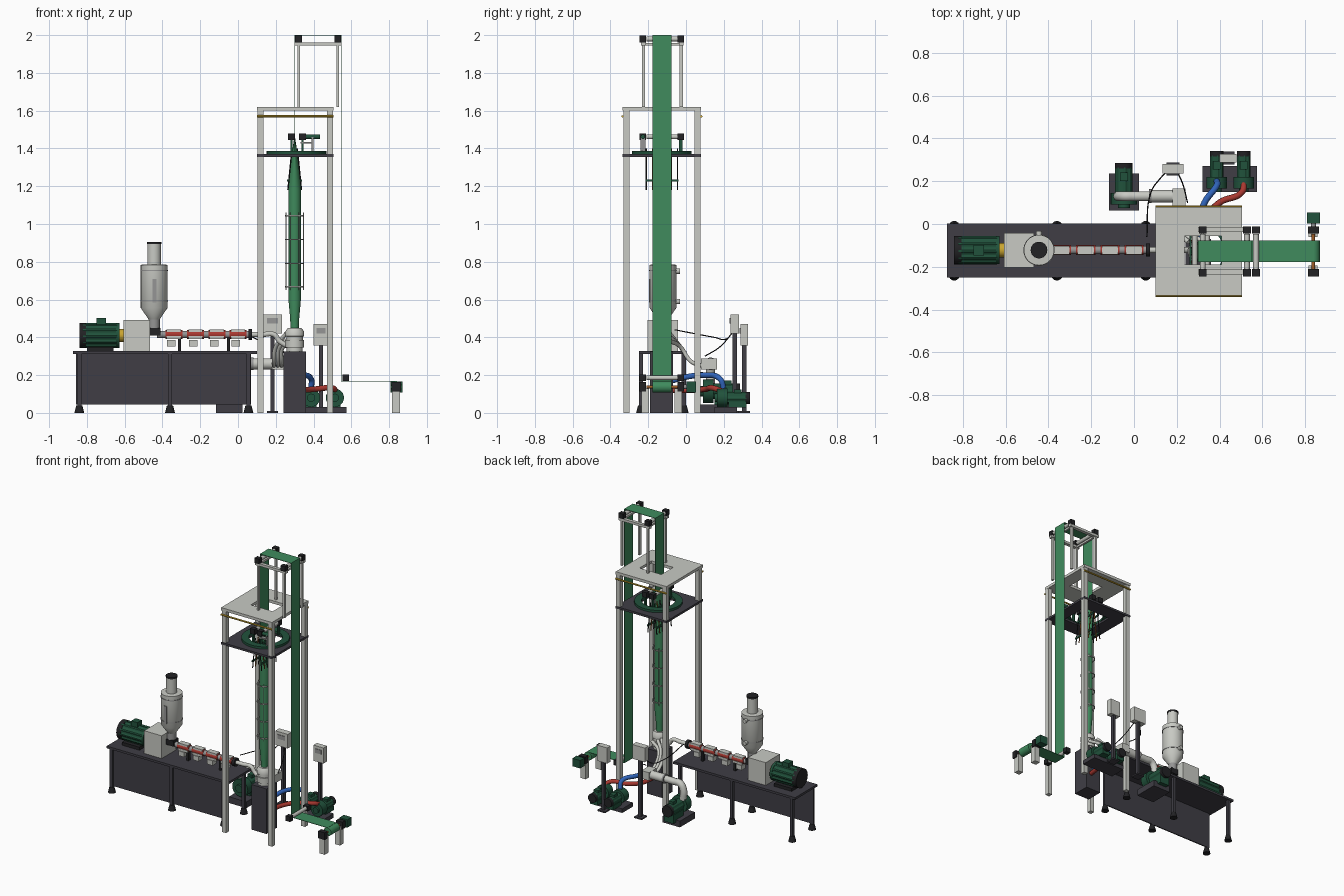
import bpy, bmesh, math
from mathutils import Vector

if "Cube" in bpy.data.objects:
    bpy.data.objects.remove(bpy.data.objects["Cube"], do_unlink=True)


def material(name, *rgb):
    m = bpy.data.materials.new(name)
    m.use_nodes = True
    m.diffuse_color = (*rgb, 1)
    m.node_tree.nodes["Principled BSDF"].inputs["Base Color"].default_value = (*rgb, 1)
    return m


dark = material("charcoal", .05, .048, .06)
black = material("black", .016, .016, .018)
pale = material("pale grey", .58, .59, .55)
steel = material("mid grey", .3, .3, .3)
film = material("film green", .05, .26, .11)
green = material("machine green", .015, .085, .045)
red = material("red", .4, .04, .03)
blue = material("blue", .03, .13, .5)
yellow = material("yellow", .6, .38, .03)
orange = material("orange brown", .35, .11, .02)


def finish(name, bm, mat, smooth=False):
    bmesh.ops.recalc_face_normals(bm, faces=bm.faces)
    me = bpy.data.meshes.new(name)
    bm.to_mesh(me)
    bm.free()
    ob = bpy.data.objects.new(name, me)
    bpy.context.collection.objects.link(ob)
    me.materials.append(mat)
    if smooth:
        bpy.ops.object.select_all(action='DESELECT')
        ob.select_set(True)
        bpy.context.view_layer.objects.active = ob
        bpy.ops.object.shade_smooth_by_angle(angle=math.radians(35))
    return ob


def boxes(name, spans, mat):
    bm = bmesh.new()
    for x0, x1, y0, y1, z0, z1 in spans:
        for v in bmesh.ops.create_cube(bm, size=1)["verts"]:
            v.co = ((x0 + x1) / 2 + v.co.x * (x1 - x0), (y0 + y1) / 2 + v.co.y * (y1 - y0),
                    (z0 + z1) / 2 + v.co.z * (z1 - z0))
    return finish(name, bm, mat)


def box(name, x0, x1, y0, y1, z0, z1, mat):
    return boxes(name, [(x0, x1, y0, y1, z0, z1)], mat)


def cyl(name, a, b, r, mat, r2=None, seg=24, fins=0):
    a, b = Vector(a), Vector(b)
    bm = bmesh.new()
    bmesh.ops.create_cone(bm, cap_ends=True, segments=seg, radius1=r,
                          radius2=r if r2 is None else r2, depth=(b - a).length)
    if fins:  # pull every second pair of ring points inwards
        for v in bm.verts:
            k = round(math.atan2(v.co.y, v.co.x) / math.tau * seg) % 4
            if k > 1:
                v.co.x *= 1 - fins
                v.co.y *= 1 - fins
    q = (b - a).to_track_quat('Z', 'Y')
    for v in bm.verts:
        v.co = q @ v.co + (a + b) / 2
    return finish(name, bm, mat, not fins)


def loft(name, x, y, sections, mat, seg=32):
    """Stack of elliptical rings: (height, x radius, y radius)."""
    bm, rings = bmesh.new(), []
    for z, rx, ry in sections:
        rings.append([bm.verts.new((x + rx * math.cos(i * math.tau / seg),
                                    y + ry * math.sin(i * math.tau / seg), z)) for i in range(seg)])
    for lo, hi in zip(rings, rings[1:]):
        for i in range(seg):
            j = (i + 1) % seg
            bm.faces.new((lo[i], lo[j], hi[j], hi[i]))
    bm.faces.new(rings[0])
    bm.faces.new(rings[-1])
    return finish(name, bm, mat, True)


def tube(name, pts, r, mat):
    cu = bpy.data.curves.new(name, 'CURVE')
    cu.dimensions, cu.bevel_depth, cu.bevel_resolution, cu.resolution_u = '3D', r, 3, 8
    cu.use_fill_caps = True
    sp = cu.splines.new('BEZIER')
    sp.bezier_points.add(len(pts) - 1)
    for p, co in zip(sp.bezier_points, pts):
        p.co = co
        p.handle_left_type = p.handle_right_type = 'AUTO'
    ob = bpy.data.objects.new(name, cu)
    bpy.context.collection.objects.link(ob)
    cu.materials.append(mat)


def ring(name, x, y, z, r, rin, h, mat, seg=40):
    bm = bmesh.new()
    loop = [[bm.verts.new((x + R * math.cos(i * math.tau / seg), y + R * math.sin(i * math.tau / seg), Z))
             for i in range(seg)] for R, Z in ((r, z), (r, z + h), (rin, z + h), (rin, z))]
    for k in range(4):
        p, q = loop[k], loop[(k + 1) % 4]
        for i in range(seg):
            j = (i + 1) % seg
            bm.faces.new((p[i], p[j], q[j], q[i]))
    finish(name, bm, mat, True)


def deck(name, hx0, hx1, hy0, hy1, z0, z1, mat):
    """Square floor with a rectangular opening."""
    boxes(name, [(.1, .505, -.335, hy0, z0, z1), (.1, .505, hy1, .08, z0, z1),
                 (.1, hx0, hy0, hy1, z0, z1), (hx1, .505, hy0, hy1, z0, z1)], mat)


CX, CY = .3, -.128   # axis of the bubble

# Bench: top, front panel, legs and feet
box("bench_top", -.873, .1, -.25, .003, .312, .328, dark)
box("bench_front_panel", -.857, .07, -.236, -.228, .045, .312, dark)
for x in (-.84, -.36, .055):
    for y in (-.238, -.012):
        box("bench_leg", x - .011, x + .011, y - .011, y + .011, .03, .312, dark)
        cyl("bench_foot", (x, y, 0), (x, y, .04), .026, black, .016)

# Extruder drive
ym = -.122
cyl("drive_motor", (-.82, ym, .41), (-.64, ym, .41), .067, green, seg=48, fins=.08)
cyl("motor_fan_cover", (-.84, ym, .41), (-.805, ym, .41), .067, black)
cyl("motor_front_flange", (-.645, ym, .41), (-.628, ym, .41), .066, green)
box("motor_terminal_box", -.75, -.7, ym - .025, ym + .025, .465, .503, green)
box("motor_foot", -.8, -.66, ym - .06, ym + .06, .328, .35, black)
cyl("coupling", (-.63, ym, .41), (-.6, ym, .41), .034, yellow)
box("gearbox", -.607, -.467, -.203, -.042, .328, .492, pale)

# Hopper
loft("hopper", -.444, ym, [(.49, .026, .026), (.556, .071, .071), (.784, .071, .071),
                           (.786, .036, .036), (.895, .036, .036)], pale)
cyl("hopper_cap", (-.444, ym, .893), (-.444, ym, .905), .039, black)
box("hopper_throat", -.475, -.41, ym - .03, ym + .03, .41, .45, black)
cyl("hopper_neck", (-.444, ym, .45), (-.444, ym, .495), .03, steel)
box("hopper_window", -.453, -.432, -.196, -.19, .585, .71, steel)
for z in (.59, .75):
    cyl("hopper_port", (-.444, ym + .06, z), (-.444, ym + .09, z), .014, pale)
    ring("hopper_band", -.444, ym, z, .073, .068, .006, steel)

# Barrel with heater bands and cooling fans
cyl("barrel", (-.43, ym, .415), (.06, ym, .415), .019, steel)
for x in (-.34, -.225, -.112, 0):
    cyl("heater_band", (x - .045, ym, .415), (x + .045, ym, .415), .023, red)
    box("heater_cover_top", x - .038, x + .038, ym - .02, ym + .02, .428, .442, pale)
    box("heater_cover_base", x - .038, x + .038, ym - .024, ym + .024, .39, .406, pale)
    box("cooling_fan", x - .035, x + .01, ym - .022, ym + .022, .352, .386, pale)
for x in (-.31, -.05):
    box("barrel_support", x - .008, x + .008, ym - .012, ym + .012, .328, .4, black)
cyl("barrel_flange", (.055, ym, .415), (.075, ym, .415), .03, black)
cyl("adapter", (.075, ym, .415), (.14, ym, .415), .014, pale)
tube("melt_pipe", [(.13, ym, .415), (.19, ym, .415), (.22, ym, .38), (.27, ym, .35)], .014, pale)

# Die on its pedestal
box("die_pedestal", .24, .36, -.19, -.07, 0, .325, dark)
loft("die", CX, CY, [(.325, .042, .042), (.345, .042, .042), (.346, .05, .05), (.385, .05, .05),
                     (.386, .043, .043), (.405, .043, .043), (.406, .05, .05), (.43, .05, .05),
                     (.45, .036, .036)], pale)

# Bubble flattening towards the nip
loft("film_bubble", CX, CY, [(.445, .022, .022), (.5, .024, .024), (.6, .033, .033), (1.18, .033, .033),
                             (1.28, .026, .039), (1.38, .014, .046), (1.46, .002, .05)], film)

# Bubble cage
for z in (.668, .79, .917, 1.044):
    ring("cage_ring", CX, CY, z - .003, .05, .045, .007, pale)
for i in range(6):
    a = i * math.tau / 6
    x, y = CX + .047 * math.cos(a), CY + .047 * math.sin(a)
    cyl("cage_rod", (x, y, .65), (x, y, 1.06), .0025, pale, seg=8)

# Tower: posts, decks, rails
for x in (.119, .488):
    for y in (-.314, .061):
        box("tower_post", x - .016, x + .016, y - .016, y + .016, 0, 1.6, pale)
deck("upper_deck", .235, .41, -.19, -.055, 1.6, 1.62, pale)
deck("lower_deck", .2, .42, -.23, -.025, 1.355, 1.37, dark)
for y in (-.336, .081):
    cyl("guard_rail", (.1, y, 1.57), (.505, y, 1.57), .006, yellow, seg=10)
ring("turntable_ring", .31, CY, 1.37, .158, .11, .016, green)

# Collapsing frame, nip rollers and small drive
for s in (-1, 1):
    for i in range(6):
        y = -.21 + i * .033
        cyl("guide_rod", (CX + s * .036, y, 1.18), (CX + s * .014, y, 1.4), .0035,
            orange if i in (1, 4) else black, seg=8)
    for z, dx in ((1.23, .036), (1.36, .023)):
        box("guide_bar", CX + s * dx - .004, CX + s * dx + .004, -.215, -.04, z - .006, z + .006, green)


def roller(name, x, z, mat=pale, half=.018, r=.013):
    """Roller between a pair of bearing blocks."""
    cyl(name, (x, -.21, z), (x, -.046, z), r, mat)
    for y in (-.228, -.028):
        box(name + "_bearing", x - half, x + half, y - .017, y + .017, z - half, z + half, black)


for x in (.284, .342):
    roller("nip_roller", x, 1.462)
    for y in (-.228, -.028):
        box("nip_stand", x - .005, x + .005, y - .01, y + .01, 1.37, 1.45, green)
cyl("nip_drive", (.36, -.228, 1.462), (.435, -.228, 1.462), .012, green)
boxes("nip_drive_stand", [(.33, .4, -.24, -.215, 1.425, 1.435), (.39, .4, -.24, -.215, 1.37, 1.46)], steel)

# Top roller frame
for x in (.321, .528):
    roller("top_roller", x, 1.98)
    for y in (-.225, -.025):
        box("top_post", x - .007, x + .007, y - .009, y + .009, 1.62, 1.95, pale)
for y in (-.225, -.025):
    box("top_beam", .3, .547, y - .012, y + .012, 1.944, 1.962, pale)
for x in (.321, .528):
    box("top_cross_beam", x - .007, x + .007, -.225, -.025, 1.944, 1.958, pale)

# Flat film run down to the winder
y0, y1 = -.178, -.078
boxes("film_web", [(.299, .302, y0, y1, 1.44, 2), (.299, .548, y0, y1, 1.997, 2),
                   (.546, .549, y0, y1, .17, 2), (.546, .84, y0, y1, .166, .169)], film)

# Winder
roller("lower_roller", .57, .186)
roller("winder_core", .838, .138, orange, .026, .008)
cyl("film_roll", (.838, y0, .138), (.838, y1, .138), .03, film)
for y in (-.215, -.04):
    box("winder_leg", .815, .857, y - .02, y + .02, 0, .13, pale)
box("winder_drive", .808, .87, .003, .053, .108, .165, green)
cyl("winder_shaft", (.838, -.02, .138), (.838, .01, .138), .012, steel)


def blower(name, x, yf, z, r, rear):
    """Fan casing facing the front with a motor behind it."""
    cyl(name + "_casing", (x, yf, z), (x, yf + .055, z), r, green)
    cyl(name + "_inlet", (x, yf - .015, z), (x, yf, z), r * .45, green)
    cyl(name + "_motor", (x, yf + .05, z), (x, rear - .02, z), r * .66, green, seg=32, fins=.08)
    cyl(name + "_fan_cover", (x, rear - .025, z), (x, rear, z), r * .66, black)
    box(name + "_terminal_box", x - .018, x + .018, rear - .085, rear - .045, z + r * .5, z + r * .9, green)
    box(name + "_foot", x - r * .6, x + r * .6, yf + .06, rear - .02, .028, z - r * .4, green)


# Cooling air blower with duct and hoses to the die
box("air_blower_base", -.117, .023, .063, .236, 0, .045, dark)
blower("air_blower", -.047, .09, .115, .062, .285)
tube("air_outlet", [(-.07, .13, .15), (-.07, .13, .22), (-.045, .13, .258), (0, .13, .26), (.09, .13, .26)], .024, pale)
cyl("air_duct", (.08, .13, .26), (.18, .13, .26), .029, pale)
cyl("duct_clamp", (.07, .13, .26), (.082, .13, .26), .033, steel)
box("air_manifold", .18, .24, .08, .165, .23, .288, pale)
for k, (x, ex, ez) in enumerate([(.19, .255, .42), (.21, .285, .4), (.23, .33, .38)]):
    tube("air_hose", [(x, .085, .25), (x, .03, .27), (x + .01, -.03, .35), (ex, -.085, ez)], .011, pale)

# Twin coolant blowers with coloured hoses
box("twin_blower_base", .32, .575, .15, .27, 0, .03, dark)
for x, mat, pts in ((.387, blue, [(.387, .2, .13), (.387, .18, .18), (.33, .1, .2), (.3, 0, .19), (.3, -.075, .17)]),
                    (.513, red, [(.513, .2, .11), (.505, .15, .13), (.4, .1, .125), (.34, .03, .12), (.32, -.075, .12)])):
    blower("twin_blower", x, .165, .08, .048, .34)
    tube("coolant_hose", pts, .015, mat)

# Control boxes on stands
for x0, x1, yb0, yb1, z0, z1 in ((.133, .232, .235, .28, .42, .522), (.4, .48, .288, .328, .357, .47)):
    xm, yc, w = (x0 + x1) / 2, (yb0 + yb1) / 2, x1 - x0
    box("control_box", x0, x1, yb0, yb1, z0, z1, pale)
    box("control_screen", x0 + w * .2, x1 - w * .2, yb0 - .004, yb0, z1 - .05, z1 - .02, steel)
    box("control_stand", xm - .01, xm + .01, yc - .012, yc + .012, 0, z0, dark)
    box("control_stand_foot", xm - .03, xm + .03, yc - .03, yc + .03, 0, .01, dark)
tube("control_cable", [(.16, .25, .43), (.12, .21, .39), (.08, .15, .4), (.06, -.06, .44)], .003, black)
tube("sensor_cable", [(.2, .25, .43), (.23, .18, .35), (.25, .1, .3)], .003, black)
